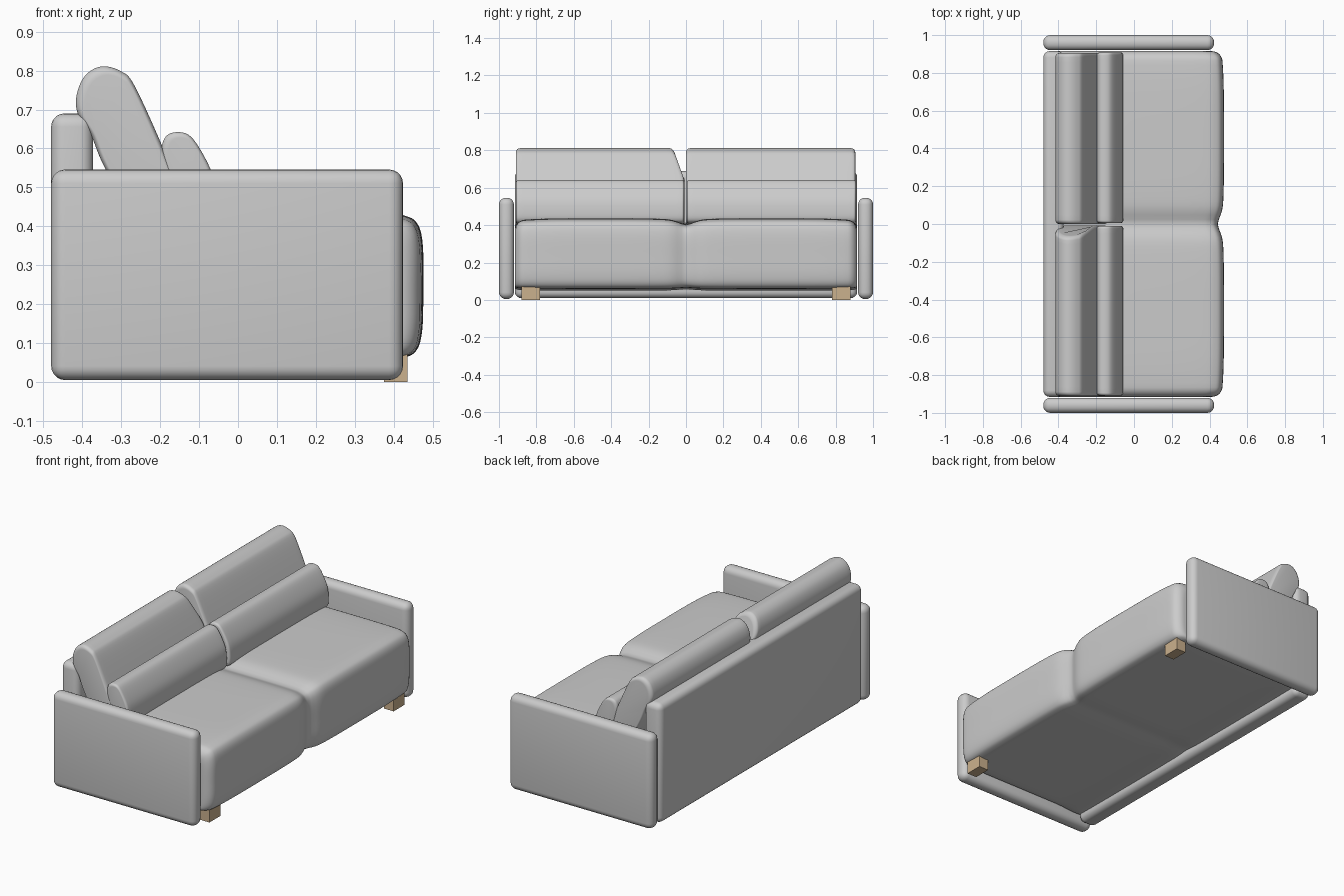
import bpy, bmesh, math
from mathutils import Vector

if "Cube" in bpy.data.objects:
    bpy.data.objects.remove(bpy.data.objects["Cube"])


def smooth(obj, angle=40):
    bpy.ops.object.select_all(action='DESELECT')
    obj.select_set(True)
    bpy.context.view_layer.objects.active = obj
    bpy.ops.object.shade_smooth_by_angle(angle=math.radians(angle))


def add_object(name, bm):
    mesh = bpy.data.meshes.new(name)
    bmesh.ops.recalc_face_normals(bm, faces=bm.faces)
    bm.to_mesh(mesh)
    bm.free()
    obj = bpy.data.objects.new(name, mesh)
    bpy.context.collection.objects.link(obj)
    return obj


def box(name, lo, hi, radius=0.0, segments=5):
    bm = bmesh.new()
    bmesh.ops.create_cube(bm, size=1)
    lo, hi = Vector(lo), Vector(hi)
    for v in bm.verts:
        v.co = Vector([(a + b) / 2 + c * (b - a) for a, b, c in zip(lo, hi, v.co)])
    if radius:
        bmesh.ops.bevel(bm, geom=bm.edges[:], offset=radius, segments=segments,
                        profile=0.5, affect='EDGES')
    obj = add_object(name, bm)
    if radius:
        smooth(obj)
    return obj


def closed_curve(points, steps=5):
    # Catmull-Rom loop through the profile points
    pts = [Vector(p) for p in points]
    n, out = len(pts), []
    for i in range(n):
        a, b, c, d = (pts[(i + k) % n] for k in (-1, 0, 1, 2))
        for s in range(steps):
            t = s / steps
            out.append(0.5 * (2 * b + (c - a) * t + (2 * a - 5 * b + 4 * c - d) * t**2
                              + (3 * b - a - 3 * c + d) * t**3))
    return out


def padded(name, profile, y0, y1, pivot, r, inset=lambda y: 0.0, shift=None, inner=32):
    # Sweep an xz profile along y, with rounded ends and an extra inset
    loop = closed_curve(profile)
    mx = max(p.x for p in loop) - pivot[0]
    mz = max(p.y for p in loop) - pivot[1]
    arc = [math.pi / 2 * i / 6 for i in range(6)]
    stations = [(y0 + r * (1 - math.cos(a)), r * (1 - math.sin(a)))
                for a in [0] + arc[1:]]
    tail = [(y0 + y1 - y, d) for y, d in reversed(stations)]
    span = y1 - y0 - 2 * r
    stations += [(y0 + r + span * i / inner, 0.0) for i in range(inner + 1)] + tail
    bm = bmesh.new()
    rings = []
    for y, d in stations:
        d += inset(y)
        ring = []
        for p in loop:
            co = Vector((pivot[0] + (p.x - pivot[0]) * (1 - d / mx), y,
                         pivot[1] + (p.y - pivot[1]) * (1 - d / mz)))
            if shift:
                co.y += shift(co)
            ring.append(bm.verts.new(co))
        rings.append(ring)
    n = len(loop)
    for a, b in zip(rings, rings[1:]):
        for i in range(n):
            bm.faces.new((a[i], a[(i + 1) % n], b[(i + 1) % n], b[i]))
    bm.faces.new(rings[0])
    bm.faces.new(rings[-1])
    obj = add_object(name, bm)
    smooth(obj)
    return obj


# Back panel
box("back_panel", (-0.48, -0.915, 0.01), (-0.372, 0.915, 0.69), 0.034)

# Seat: one block with a soft dip between the two places
seat_profile = [(-0.40, 0.425), (-0.2, 0.435), (0.1, 0.437), (0.36, 0.435), (0.43, 0.427),
                (0.462, 0.405), (0.475, 0.35), (0.476, 0.24), (0.474, 0.14), (0.461, 0.085),
                (0.43, 0.064), (0.36, 0.06), (0.1, 0.06), (-0.2, 0.06), (-0.40, 0.06),
                (-0.41, 0.2)]


def seat_inset(y):
    return 0.013 * abs(2 * abs(y) / 0.915 - 1)**4 + 0.02 * math.exp(-(y / 0.055)**2)


padded("seat", seat_profile, -0.915, 0.915, (-0.41, 0.12), 0.05, seat_inset, inner=72)

# Back cushions, leaning; one has a slumped inner corner
back_profile = [(-0.35, 0.811), (-0.30, 0.798), (-0.265, 0.76), (-0.192, 0.60), (-0.145, 0.48),
                (-0.14, 0.42), (-0.19, 0.395), (-0.26, 0.41), (-0.342, 0.55), (-0.378, 0.635),
                (-0.412, 0.69), (-0.414, 0.74), (-0.392, 0.788)]


def slump(co):
    k = max(0.0, min(1.0, (co.y + 0.3) / 0.29))
    return -0.36 * max(0.0, co.z - 0.64) * k


padded("back_cushion_right", back_profile, 0.0, 0.905, (-0.28, 0.6), 0.022)
padded("back_cushion_left", back_profile, -0.91, -0.008, (-0.28, 0.6), 0.022, shift=slump)

# Lumbar cushions
lumbar_profile = [(-0.15, 0.642), (-0.115, 0.624), (-0.072, 0.55), (-0.058, 0.49),
                  (-0.06, 0.43), (-0.09, 0.41), (-0.14, 0.415), (-0.175, 0.5),
                  (-0.197, 0.58), (-0.186, 0.63)]
for side, y0, y1 in (("right", 0.005, 0.908), ("left", -0.908, -0.01)):
    padded("lumbar_cushion_" + side, lumbar_profile, y0, y1, (-0.12, 0.52), 0.014)

# Arms and front legs on both sides
wood = bpy.data.materials.new("wood")
wood.diffuse_color = (0.6, 0.44, 0.27, 1)
wood.use_nodes = True
wood.node_tree.nodes["Principled BSDF"].inputs["Base Color"].default_value = wood.diffuse_color
for side, s in (("right", 1), ("left", -1)):
    ys = sorted((s * 0.92, s * 1.0))
    box("arm_" + side, (-0.48, ys[0], 0.005), (0.424, ys[1], 0.546), 0.036)
    ys = sorted((s * 0.78, s * 0.88))
    leg = box("front_leg_" + side, (0.375, ys[0], 0.0), (0.436, ys[1], 0.075))
    leg.data.materials.append(wood)
